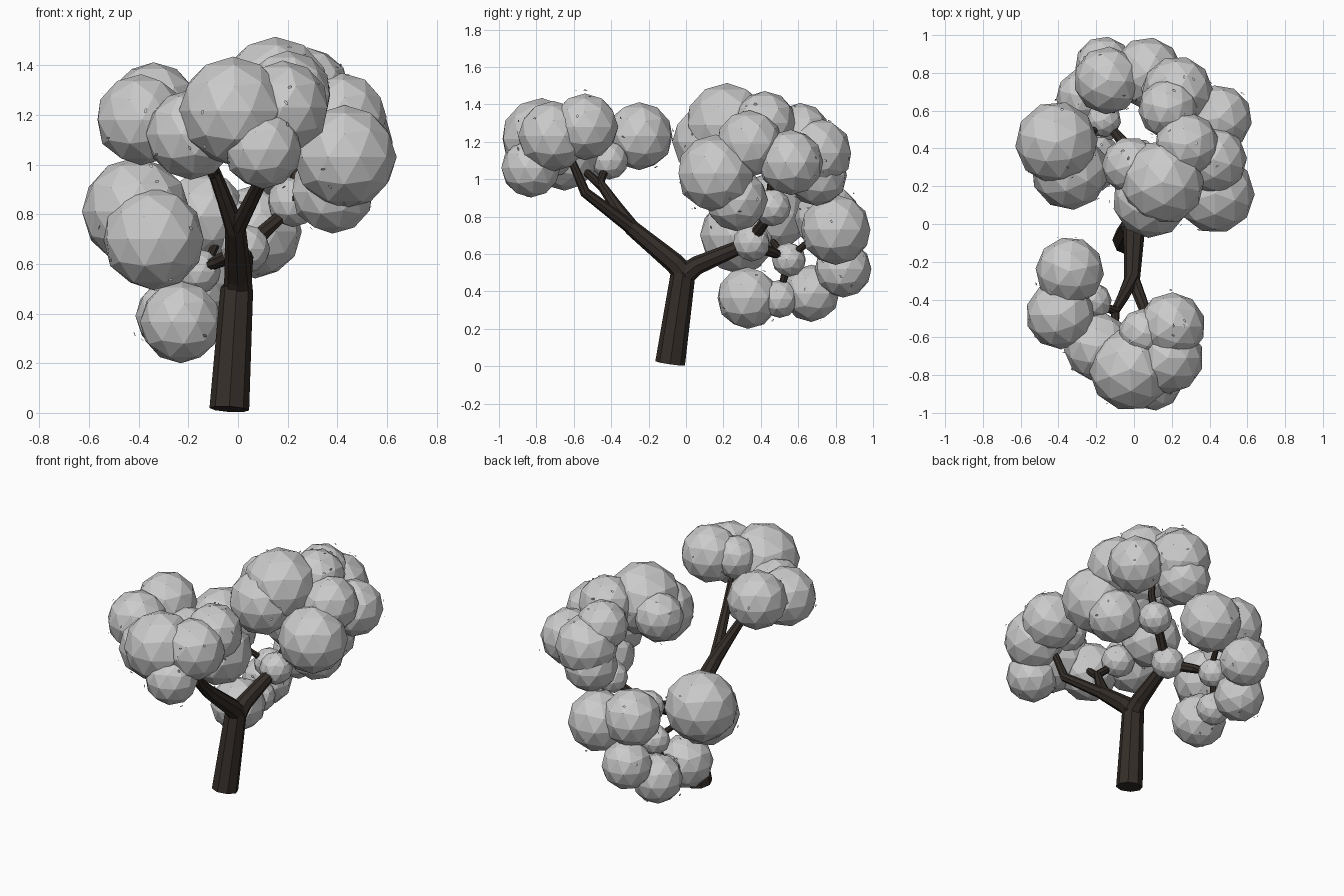
import bpy, bmesh, math, random
from mathutils import Vector, Matrix

if "Cube" in bpy.data.objects:
    bpy.data.objects.remove(bpy.data.objects["Cube"])

random.seed(4)
bark = bpy.data.materials.new("bark")
bark.diffuse_color = (0.035, 0.027, 0.022, 1)
bark.use_nodes = True
bark.node_tree.nodes["Principled BSDF"].inputs["Base Color"].default_value = bark.diffuse_color


def finish(bm, name, mat=None):
    me = bpy.data.meshes.new(name)
    bm.to_mesh(me)
    bm.free()
    if mat:
        me.materials.append(mat)
    ob = bpy.data.objects.new(name, me)
    bpy.context.collection.objects.link(ob)
    return ob


def limb(name, path, sides=8):
    """Tapered tube through (x, y, z, radius) points."""
    bm = bmesh.new()
    pts = [Vector(p[:3]) for p in path]
    rings = []
    for i, p in enumerate(pts):
        t = (pts[min(i + 1, len(pts) - 1)] - pts[max(i - 1, 0)]).normalized()
        side = t.cross(Vector((1, 0, 0))).normalized()
        up = t.cross(side)
        rings.append([bm.verts.new(p + path[i][3] * (side * math.cos(a) + up * math.sin(a)))
                      for a in (2 * math.pi * k / sides for k in range(sides))])
    for r0, r1 in zip(rings, rings[1:]):
        for k in range(sides):
            j = (k + 1) % sides
            bm.faces.new((r0[k], r0[j], r1[j], r1[k]))
    bm.faces.new(rings[0][::-1])
    bm.faces.new(rings[-1])
    bmesh.ops.recalc_face_normals(bm, faces=bm.faces)
    return finish(bm, name, bark)


def foliage(name, blobs):
    """Cluster of faceted leaf balls."""
    bm = bmesh.new()
    for x, y, z, r in blobs:
        rot = Matrix.Rotation(random.uniform(0, 6.28), 4, 'Z')
        bmesh.ops.create_icosphere(bm, subdivisions=2, radius=r * 1.02,
                                   matrix=Matrix.Translation((x, y, z)) @ rot)
    return finish(bm, name)


def loose_leaves(name, blobs, per_blob=7):
    """Tiny flat leaves hovering just off the balls."""
    bm = bmesh.new()
    for x, y, z, r in blobs:
        if r < 0.13:
            continue
        for _ in range(per_blob):
            d = Vector([random.gauss(0, 1) for _ in range(3)]).normalized()
            c = Vector((x, y, z)) + d * (r + random.uniform(0, 0.025))
            q = d.to_track_quat('Z', 'Y').to_matrix() @ Matrix.Rotation(random.uniform(0, 6.28), 3, 'Z')
            q = q @ Matrix.Rotation(random.uniform(-.7, .7), 3, 'X')
            shape = ((-.011, 0), (-.003, -.006), (.006, -.005), (.011, 0), (.003, .006), (-.006, .005))
            bm.faces.new([bm.verts.new(c + q @ Vector((u, v, 0))) for u, v in shape])
    return finish(bm, name)


# Trunk and its two main boughs
limb("trunk", [(-.035, -.085, .015, .08), (-.005, -.015, .5, .066), (0, -.01, .53, .04)])
limb("front_bough", [(0, 0, .48, .06), (0, -.06, .55, .055), (-.01, -.29, .74, .042), (-.05, -.37, .85, .033),
                     (-.1, -.46, .98, .026), (-.22, -.42, 1.09, .02), (-.3, -.38, 1.18, .016)])
limb("front_right_branch", [(-.01, -.28, .73, .036), (.09, -.54, .93, .028), (.1, -.62, 1.12, .02)])
limb("front_left_twig", [(-.1, -.45, .96, .024), (-.1, -.6, 1.1, .018)])
limb("back_bough", [(0, -.02, .48, .06), (.005, .06, .54, .05), (.03, .34, .66, .036),
                    (.18, .44, .8, .028), (.25, .46, 1, .022), (.25, .48, 1.15, .016)])
limb("back_left_branch", [(.03, .33, .66, .035), (-.08, .46, .61, .028), (-.16, .55, .57, .024),
                          (-.2, .5, .38, .018)])
limb("back_left_twig", [(-.15, .54, .57, .02), (-.32, .42, .72, .016)])
limb("back_upper_twig", [(-.14, .54, .57, .02), (-.07, .72, .72, .016)])
limb("back_right_twig", [(.18, .44, .8, .024), (.34, .25, .98, .016)])

# Leaf balls: x, y, z, radius
clusters = {
    "front_foliage": [
        (-.34, -.25, 1.23, .178), (-.39, -.48, 1.18, .18), (.2, -.54, 1.28, .175),
        (-.02, -.77, 1.215, .215), (-.19, -.65, 1.12, .178), (.18, -.71, 1.23, .185),
        (.1, -.83, 1.06, .155), (.05, -.58, 1.28, .13), (-.22, -.41, 1.1, .1)],
    "back_high_foliage": [
        (.43, .16, 1.03, .205), (.15, .22, 1.29, .22), (.09, .13, 1.2, .2),
        (.28, .42, 1.3, .168), (-.02, .31, 1.25, .148), (.23, .7, 1.14, .185),
        (.18, .61, 1.25, .155), (.45, .56, 1.09, .172), (.42, .34, 1.19, .175),
        (.38, .27, .89, .165), (.2, .7, 1.02, .16), (.22, .46, .85, .1)],
    "back_low_foliage": [
        (-.41, .43, .81, .215), (-.34, .28, .7, .202), (-.23, .33, .365, .162),
        (-.26, .67, .39, .15), (-.16, .84, .52, .15), (.07, .8, .73, .185),
        (-.14, .76, .79, .176), (-.2, .5, .36, .1), (-.16, .55, .57, .09), (.03, .35, .66, .098)],
}
for name, blobs in clusters.items():
    foliage(name, blobs)
    loose_leaves(name.replace("foliage", "loose_leaves"), blobs)
